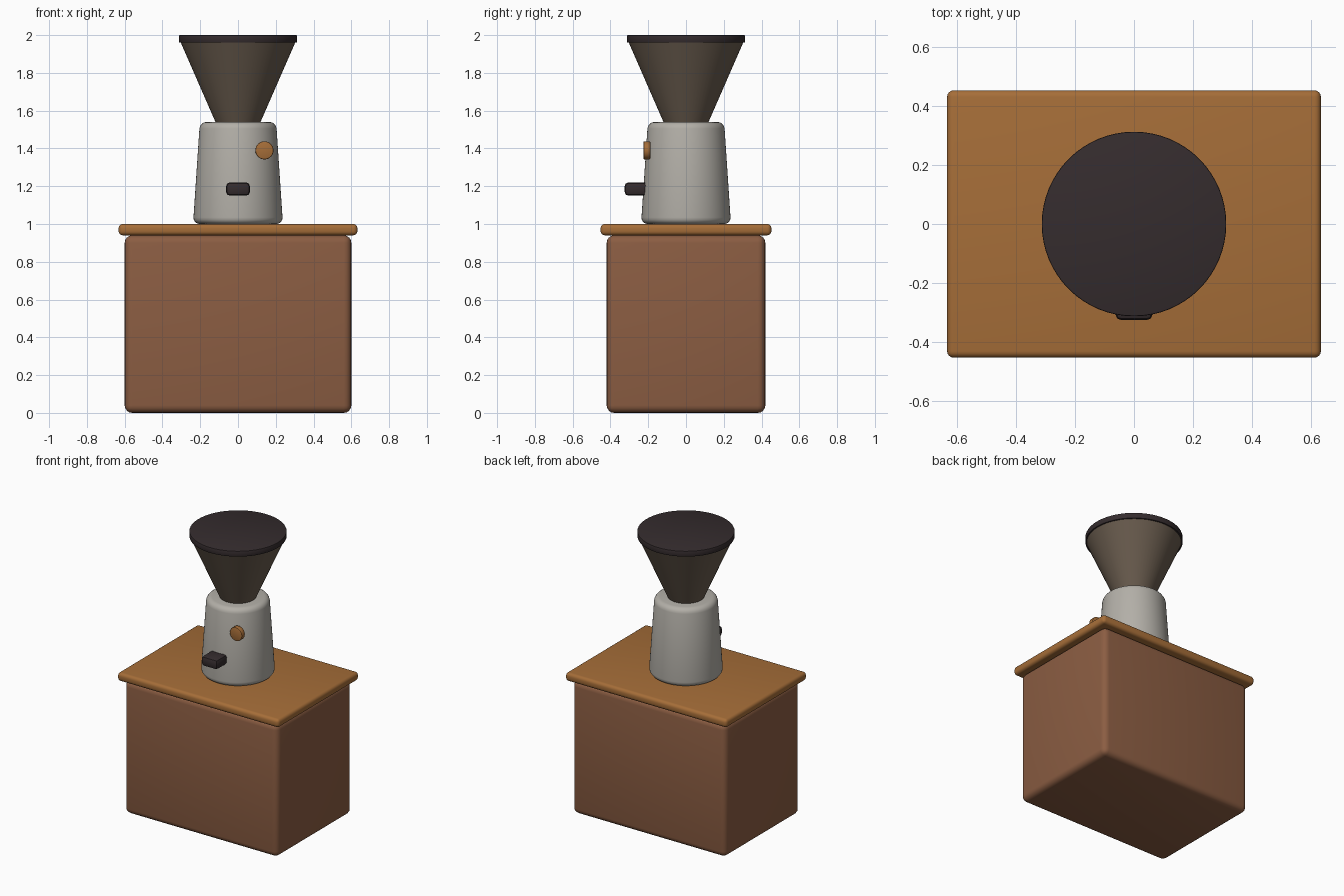
import bpy
import bmesh
import math
from mathutils import Matrix

if "Cube" in bpy.data.objects:
    bpy.data.objects.remove(bpy.data.objects["Cube"], do_unlink=True)


def material(name, rgb):
    m = bpy.data.materials.new(name)
    m.use_nodes = True
    m.diffuse_color = (*rgb, 1)
    m.node_tree.nodes["Principled BSDF"].inputs["Base Color"].default_value = (*rgb, 1)
    return m


brown = material("brown wood", (0.26, 0.11, 0.055))
honey = material("honey wood", (0.38, 0.155, 0.04))
steel = material("warm steel", (0.45, 0.43, 0.39))
smoke = material("smoky hopper", (0.14, 0.105, 0.075))
black = material("dark plastic", (0.035, 0.025, 0.027))


def finish(name, bm, mat, bevel=0, segments=3, angle=35):
    mesh = bpy.data.meshes.new(name)
    bmesh.ops.recalc_face_normals(bm, faces=bm.faces)
    bm.to_mesh(mesh)
    bm.free()
    mesh.materials.append(mat)
    ob = bpy.data.objects.new(name, mesh)
    bpy.context.collection.objects.link(ob)
    bpy.ops.object.select_all(action="DESELECT")
    ob.select_set(True)
    bpy.context.view_layer.objects.active = ob
    if bevel:
        mod = ob.modifiers.new("rounding", "BEVEL")
        mod.width, mod.segments = bevel, segments
        mod.limit_method = "ANGLE"
        mod.angle_limit = math.radians(40)
        bpy.ops.object.modifier_apply(modifier=mod.name)
    bpy.ops.object.shade_smooth_by_angle(angle=math.radians(angle))
    return ob


def box(name, size, centre, mat, bevel, segments=3, angle=35):
    bm = bmesh.new()
    bmesh.ops.create_cube(bm, size=1, matrix=Matrix.Translation(centre) @ Matrix.Diagonal((*size, 1)))
    return finish(name, bm, mat, bevel, segments, angle)


def cone(name, r_low, r_high, z_low, z_high, mat, bevel=0, segments=3):
    bm = bmesh.new()
    bmesh.ops.create_cone(bm, cap_ends=True, segments=64, radius1=r_low, radius2=r_high,
                          depth=z_high - z_low,
                          matrix=Matrix.Translation((0, 0, (z_low + z_high) / 2)))
    return finish(name, bm, mat, bevel, segments)


# Counter
box("cabinet", (1.2, 0.84, 0.94), (0, 0, 0.47), brown, 0.04, 4)
box("countertop", (1.264, 0.904, 0.06), (0, 0, 0.97), honey, 0.022, 4)

# Grinder
cone("grinder_body", 0.238, 0.202, 1.0, 1.54, steel, 0.035, 4)
cone("hopper", 0.115, 0.305, 1.53, 1.965, smoke)
cone("hopper_lid", 0.312, 0.312, 1.96, 2.0, black, 0.004, 2)
box("spout", (0.126, 0.15, 0.07), (0, -0.25, 1.185), black, 0.02, 2)

# Round button on the front
bm = bmesh.new()
bmesh.ops.create_cone(bm, cap_ends=True, segments=32, radius1=0.048, radius2=0.048, depth=0.036,
                      matrix=Matrix.Translation((0.14, -0.207, 1.39)) @ Matrix.Rotation(math.pi / 2, 4, "X"))
finish("button", bm, honey, 0.005, 2)
